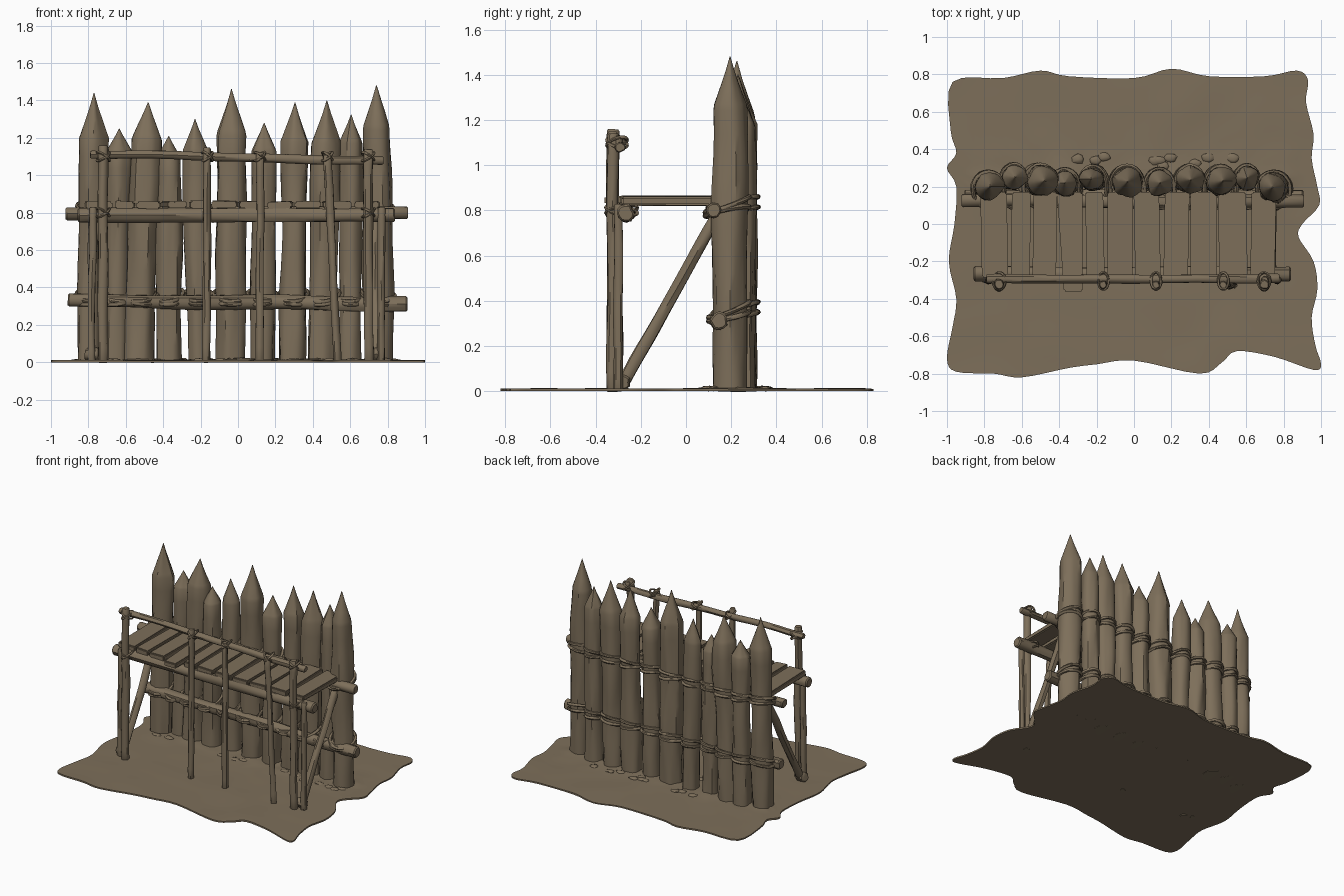
import bpy, bmesh, math, random
from mathutils import Vector, noise

if "Cube" in bpy.data.objects:
    bpy.data.objects.remove(bpy.data.objects["Cube"])

random.seed(4)
mat = bpy.data.materials.new("weathered brown")
mat.diffuse_color = (0.205, 0.158, 0.102, 1)
mat.use_nodes = True
mat.node_tree.nodes["Principled BSDF"].inputs["Base Color"].default_value = mat.diffuse_color


def finish(name, bm, angle=40):
    bmesh.ops.recalc_face_normals(bm, faces=bm.faces)
    me = bpy.data.meshes.new(name)
    bm.to_mesh(me)
    bm.free()
    ob = bpy.data.objects.new(name, me)
    bpy.context.collection.objects.link(ob)
    me.materials.append(mat)
    bpy.ops.object.select_all(action='DESELECT')
    ob.select_set(True)
    bpy.context.view_layer.objects.active = ob
    bpy.ops.object.shade_smooth_by_angle(angle=math.radians(angle))
    return ob


def tube(name, pts, radii, sides=12, closed=False, rough=0.0):
    """Round section swept along points; optional knotty surface."""
    bm = bmesh.new()
    pts = [Vector(p) for p in pts]
    n, rings = len(pts), []
    seed = Vector((random.uniform(0, 50), 0, 0))
    axis = (pts[-1] - pts[0]).normalized()
    ref = Vector((0, 1, 0)) if abs(axis.y) < 0.7 else Vector((1, 0, 0))
    for i, p in enumerate(pts):
        a = pts[(i - 1) % n] if closed else pts[max(i - 1, 0)]
        b = pts[(i + 1) % n] if closed else pts[min(i + 1, n - 1)]
        d = (b - a).normalized()
        u = d.cross(Vector((0, 0, 1)) if closed else ref).normalized()
        v = d.cross(u)
        ring = []
        for k in range(sides):
            t = 2 * math.pi * k / sides
            o = u * math.cos(t) + v * math.sin(t)
            f = 1 + rough * noise.noise(seed + o * 1.5 + p * 2.5)
            ring.append(bm.verts.new(p + o * radii[i] * f))
        rings.append(ring)
    for i in range(n if closed else n - 1):
        r, q = rings[i], rings[(i + 1) % n]
        for k in range(sides):
            bm.faces.new((r[k], r[(k + 1) % sides], q[(k + 1) % sides], q[k]))
    if not closed:
        bm.faces.new(rings[0])
        bm.faces.new(rings[-1])
    return finish(name, bm)


def log(name, a, b, r, bend=0.008, seg=14, rough=0.25):
    """Slightly crooked pole with rounded-off ends."""
    a, b = Vector(a), Vector(b)
    L = (b - a).length
    off = random.uniform(0, 90)
    ts = [0, 0.008 / L] + [i / seg for i in range(1, seg)] + [1 - 0.008 / L, 1]
    pts, rad = [], []
    for t in ts:
        w = noise.noise_vector(Vector((off, t * 4, 0))) * bend
        pts.append(a.lerp(b, t) + w)
        rad.append(r * (0.8 if t in (0, 1) else 1))
    return tube(name, pts, rad, 12, rough=rough)


def loop(name, c, hx, hy, tilt, r=0.012, slope=0.0):
    """Rope ring around upright poles, tilted front to back."""
    pts = []
    for i in range(24):
        t = 2 * math.pi * i / 24
        cx, sy = math.cos(t), math.sin(t)
        pts.append((c[0] + hx * cx, c[1] + hy * sy, c[2] + tilt * sy + slope * cx))
    return tube(name, pts, [r] * 24, 8, closed=True, rough=0.25)


# Ground sheet with a wavy border
edge = [(-.97, .76), (-.7, .78), (-.5, .82), (-.35, .79), (0, .78), (.2, .83), (.4, .79),
        (.7, .79), (.87, .82), (.93, .77), (.92, .65), (.96, .48), (.95, .35), (.98, .2),
        (.99, .1), (.9, 0), (.88, -.07), (.96, -.2), (.98, -.35), (.95, -.5), (.97, -.65),
        (1, -.75), (.96, -.78), (.75, -.71), (.55, -.68), (.47, -.74), (.35, -.8), (0, -.73),
        (-.2, -.75), (-.35, -.77), (-.6, -.82), (-.75, -.8), (-.95, -.79), (-1, -.72),
        (-.97, -.55), (-.95, -.4), (-.99, -.2), (-.96, 0), (-.95, .2), (-1, .3),
        (-.95, .38), (-.98, .5)]
rim, N = [], len(edge)
for i in range(N):
    p0, p1, p2, p3 = [Vector(edge[(i + k) % N]) for k in (-1, 0, 1, 2)]
    for t in (0, 0.25, 0.5, 0.75):
        rim.append(0.5 * (2 * p1 + (p2 - p0) * t + (2 * p0 - 5 * p1 + 4 * p2 - p3) * t * t
                          + (3 * p1 - p0 - 3 * p2 + p3) * t ** 3))
bm = bmesh.new()
M, R = len(rim), 24


def sheet(top):
    def height(x, y):
        if not top:
            return 0.0
        mound = 0.012 * math.exp(-((y - .22) / .13) ** 2) if abs(x) < .85 else 0
        return 0.011 + mound * (0.6 + noise.noise(Vector((x * 9, y * 9, 0)))) \
            + 0.004 * noise.noise(Vector((x * 4, y * 4, 3)))
    mid = bm.verts.new((0, 0, height(0, 0)))
    rows = []
    for j in range(1, R + 1):
        s = j / R
        rows.append([bm.verts.new((p.x * s, p.y * s, height(p.x * s, p.y * s))) for p in rim])
    for k in range(M):
        q = (k + 1) % M
        bm.faces.new((mid, rows[0][k], rows[0][q]))
        for j in range(R - 1):
            bm.faces.new((rows[j][k], rows[j + 1][k], rows[j + 1][q], rows[j][q]))
    return rows[-1]


up, low = sheet(True), sheet(False)
for k in range(M):
    q = (k + 1) % M
    bm.faces.new((up[k], up[q], low[q], low[k]))
finish("ground", bm)

# Sharpened stakes: base x, tip x, y, radius, shoulder height, tip height
stakes = [(-.785, -.77, .20, .076, 1.20, 1.44), (-.65, -.635, .25, .066, 1.13, 1.25),
          (-.53, -.48, .23, .083, 1.19, 1.39), (-.37, -.37, .22, .070, 1.09, 1.21),
          (-.205, -.23, .24, .066, 1.12, 1.30), (-.04, -.035, .225, .083, 1.21, 1.46),
          (.13, .14, .22, .071, 1.13, 1.28), (.29, .305, .235, .074, 1.18, 1.39),
          (.45, .475, .23, .077, 1.17, 1.40), (.60, .605, .245, .066, 1.17, 1.325),
          (.755, .74, .195, .081, 1.24, 1.48)]
for i, (bx, tx, y, r, sh, tip) in enumerate(stakes):
    zs = [0.0] + [sh * k / 12 for k in range(1, 13)]
    pts = [(bx + (tx - bx) * z / tip, y, z) for z in zs]
    rad = [r * (0.95 + 0.05 * math.sin(z * 6 + i)) for z in zs]
    for f, w in ((.12, .86), (.4, .58), (.7, .28), (.92, .09), (1, .02)):
        z = sh + (tip - sh) * f
        pts.append((bx + (tx - bx) * z / tip, y, z))
        rad.append(r * w)
    tube(f"stake_{i + 1}", pts, rad, 20, rough=0.22)
    # Rope lashings tying the stake to both cross rails
    for name, z, front in (("upper", .81, .085), ("lower", .345, .10)):
        x = bx + (tx - bx) * z / tip
        back = y + r + 0.004
        for j, (dz, tl) in enumerate(((0.015, .035), (-.015, .02))):
            loop(f"{name}_lashing_{i + 1}_{j + 1}", (x, (front + back) / 2, z + dz),
                 r + .008, (back - front) / 2, tl, .011, random.uniform(-.012, .012))

# Cross rails and deck beam
log("lower_cross_rail", (-.91, .145, .335), (.91, .145, .31), .038)
log("upper_cross_rail", (-.92, .125, .795), (.91, .125, .80), .035)
log("front_deck_beam", (-.86, -.265, .785), (.84, -.265, .79), .038)

# Deck planks
cuts = [-.82, -.665, -.55, -.41, -.26, -.15, .0, .15, .295, .45, .615, .76]
for i in range(len(cuts) - 1):
    x0, x1 = cuts[i] + .007, cuts[i + 1] - .007
    y0 = -.36 if i == 3 else -.285 - random.uniform(0, .015)
    skew = random.uniform(-.01, .01)
    bm = bmesh.new()
    bmesh.ops.create_cube(bm, size=1)
    for v in bm.verts:
        x = x0 if v.co.x < 0 else x1
        if i == 3 and v.co.y < 0:
            x = -.375 if v.co.x < 0 else -.275
        v.co = (x + (skew if v.co.y > 0 else 0), y0 if v.co.y < 0 else .17,
                .842 + v.co.z * .04 + random.uniform(-.004, .004))
    bmesh.ops.bevel(bm, geom=bm.edges[:], offset=.007, segments=2, affect='EDGES')
    finish(f"deck_plank_{i + 1}", bm)

# Front posts with lashings: base x, top x, radius, height
posts = [(-.725, -.72, .028, 1.16), (-.17, -.163, .021, 1.15), (.115, .118, .021, 1.12),
         (.53, .477, .021, 1.11), (.70, .695, .026, 1.14)]
for i, (bx, tx, r, h) in enumerate(posts):
    log(f"front_post_{i + 1}", (bx, -.325, 0), (tx, -.325, h), r, .006)
    for z, half, c in ((.80, .07, -.285), (1.10, .045, -.305)):
        x = bx + (tx - bx) * z / h
        if z > 1 or i in (0, 4):
            for s in (-1, 1):
                loop(f"post_lashing_{i + 1}_{int(z * 10)}_{s}", (x, c, z), r + .006, half,
                     .012 * s, .007, .02 * s)

# Handrail
log("handrail", (-.79, -.292, 1.115), (.78, -.292, 1.08), .023, .012)

# Diagonal end braces with footing lumps, and short outer corner posts
for side, x in (("left", -.775), ("right", .735)):
    log(f"{side}_brace", (x, -.28, .03), (x, .13, .76), .026, .005)
    log(f"{side}_brace_foot", (x - .04, -.28, .045), (x + .03, -.28, .04), .034, .004, 5)
log("left_corner_post", (-.785, -.30, 0), (-.775, -.30, .83), .02, .006)
log("right_corner_post", (.765, -.30, 0), (.765, -.30, .83), .02, .006)
log("handrail_end_peg", (.70, -.30, 1.06), (.70, -.30, 1.13), .02, .002, 4)

# Loose clods of earth around the feet
for i in range(22):
    x = random.uniform(-.8, .8)
    y = random.choice((.11, .33)) + random.uniform(-.03, .03)
    bm = bmesh.new()
    bmesh.ops.create_icosphere(bm, subdivisions=2, radius=1)
    for v in bm.verts:
        f = 1 + .3 * noise.noise(v.co * 1.5 + Vector((i, 0, 0)))
        v.co = (x + v.co.x * .035 * f, y + v.co.y * .025 * f, .012 + v.co.z * .011 * f)
    finish(f"earth_clod_{i + 1}", bm, 60)
